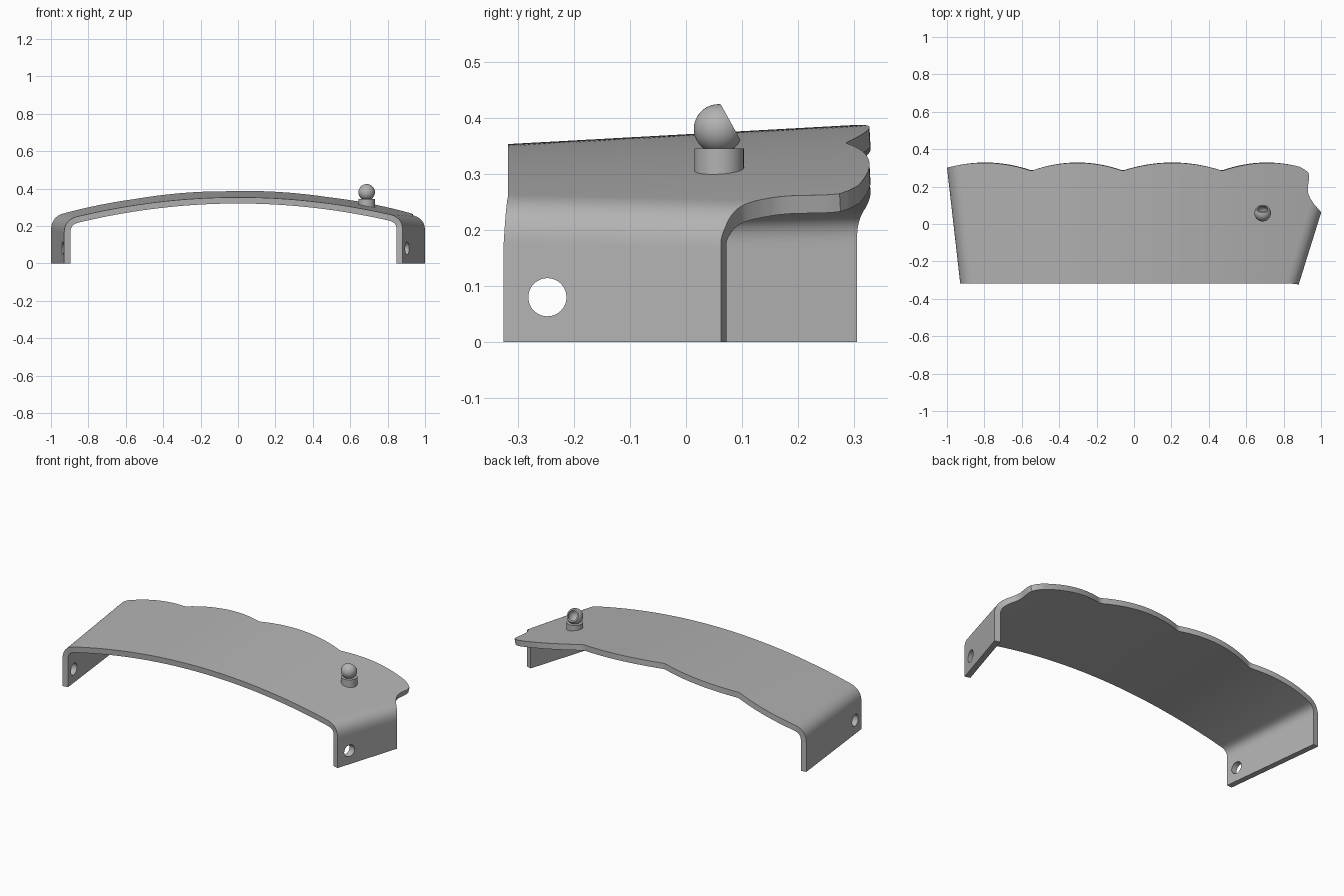
import bpy, bmesh, math

cube = bpy.data.objects.get("Cube")
if cube:
    bpy.data.objects.remove(cube, do_unlink=True)

# One grey for everything
grey = bpy.data.materials.new("plain_grey")
grey.use_nodes = True
colour = (0.45, 0.45, 0.45, 1)
grey.diffuse_color = colour
grey.node_tree.nodes["Principled BSDF"].inputs["Base Color"].default_value = colour


def make_object(name, bm):
    bmesh.ops.recalc_face_normals(bm, faces=bm.faces)
    mesh = bpy.data.meshes.new(name)
    bm.to_mesh(mesh)
    bm.free()
    mesh.materials.append(grey)
    obj = bpy.data.objects.new(name, mesh)
    bpy.context.collection.objects.link(obj)
    return obj


def select_only(obj):
    bpy.ops.object.select_all(action="DESELECT")
    obj.select_set(True)
    bpy.context.view_layer.objects.active = obj


def smooth(obj):
    select_only(obj)
    bpy.ops.object.shade_smooth_by_angle(angle=math.radians(35))


BEND = 0.07      # length of the rounded shoulder
CURVE = 7.2      # twice the radius of the arched top


def section(t, y):
    """Outer skin: t 0-1 left leg, 1-2 shoulder, 2-3 arch, 3-4 shoulder, 4-5 leg."""
    low_x = -0.93 - 0.114 * (y + 0.31)
    high_x = 0.88 + 0.312 * (y + 0.325)
    crown = 0.353 + 0.055 * (y + 0.317)

    def arch(x):
        return crown - x * x / CURVE

    if 2 <= t <= 3:
        start, end = low_x + BEND, high_x - BEND
        x = start + (end - start) * (t - 2)
        return x, arch(x)
    wall, inward = (low_x, 1) if t < 2 else (high_x, -1)
    f = t if t < 2 else 5 - t
    corner = arch(wall)
    if f <= 1:
        return wall, (corner - BEND) * f
    f -= 1
    x = wall + inward * BEND * f * f
    z = (1 - f) ** 2 * (corner - BEND) + 2 * f * (1 - f) * corner \
        + f * f * arch(wall + inward * BEND)
    return x, z


CUSPS = [-1.055, -0.55, -0.06, 0.473, 0.96]
NOTCH = [(0.062, 1.0), (0.07, 0.996), (0.1, 0.967), (0.134, 0.944), (0.16, 0.932),
         (0.187, 0.928), (0.25, 0.937), (0.273, 0.934), (0.29, 0.915), (0.34, 0.82)]


def inside(x, y):
    """Plan outline: scalloped back and notched end."""
    for a, b in zip(CUSPS, CUSPS[1:]):
        if a <= x <= b:
            u = (2 * x - a - b) / (b - a)
            if y > 0.284 + 0.043 * (1 - u * u):
                return False
    for (y0, x0), (y1, x1) in zip(NOTCH, NOTCH[1:]):
        if y0 <= y <= y1:
            return x <= x0 + (x1 - x0) * (y - y0) / (y1 - y0)
    return True


def back_edge(t):
    if t >= 4:
        return NOTCH[0][0]
    low, high = 0.0, 0.34
    for _ in range(30):
        mid = (low + high) / 2
        if inside(section(t, mid)[0], mid):
            low = mid
        else:
            high = mid
    return low


# Bent sheet: arched top and two legs
def steps(a, b, n):
    return [a + (b - a) * i / n for i in range(n)]


columns = (steps(0, 1, 4) + steps(1, 2, 12) + steps(2, 2.85, 120)
           + steps(2.85, 3, 50) + steps(3, 4, 24) + steps(4, 5, 4) + [5])
ROWS = 6
bm = bmesh.new()
grid = []
for t in columns:
    front = -0.317 - 0.008 * min(max(t - 3, 0), 1)
    back = back_edge(t)
    line = []
    for r in range(ROWS + 1):
        y = front + (back - front) * r / ROWS
        x, z = section(t, y)
        line.append(bm.verts.new((x, y, z)))
    grid.append(line)
for a, b in zip(grid, grid[1:]):
    for r in range(ROWS):
        bm.faces.new((a[r], b[r], b[r + 1], a[r + 1]))
cover = make_object("arched_cover", bm)
if cover.data.polygons[len(cover.data.polygons) // 2].normal.z < 0:
    cover.data.flip_normals()
solid = cover.modifiers.new("thickness", "SOLIDIFY")
solid.thickness = 0.033
solid.offset = -1

# Round hole through both legs
bpy.ops.mesh.primitive_cylinder_add(vertices=48, radius=0.034, depth=2.4,
                                    location=(0, -0.247, 0.08),
                                    rotation=(0, math.pi / 2, 0))
drill = bpy.context.object
drill.name = "hole_cutter"
drill.hide_render = True
cut = cover.modifiers.new("holes", "BOOLEAN")
cut.operation = "DIFFERENCE"
cut.solver = "EXACT"
cut.object = drill
select_only(cover)
for name in ("thickness", "holes"):
    bpy.ops.object.modifier_apply(modifier=name)
bpy.data.objects.remove(drill, do_unlink=True)
while len(cover.data.materials) > 1:
    cover.data.materials.pop()
smooth(cover)


def lathe(name, profile, sides=40):
    bm = bmesh.new()
    verts = [bm.verts.new((r, 0, z)) for r, z in profile]
    edges = [bm.edges.new(pair) for pair in zip(verts, verts[1:])]
    bmesh.ops.spin(bm, geom=verts + edges, cent=(0, 0, 0), axis=(0, 0, 1),
                   angle=math.tau, steps=sides)
    bmesh.ops.remove_doubles(bm, verts=bm.verts, dist=1e-5)
    return make_object(name, bm)


# Stud base
base = lathe("stud_base", [(0, -0.035), (0.044, -0.035), (0.044, 0.025), (0, 0.025)])
base.location = (0.688, 0.059, 0.32)
smooth(base)


# Ball with a tilted flat face and a hollow cup
def bowl(radius, cut_height, n):
    end = math.acos(-cut_height / radius)
    return [(radius * math.sin(end * i / n), -radius * math.cos(end * i / n))
            for i in range(n + 1)]


ball = lathe("stud_ball", bowl(0.044, 0.0246, 20) + bowl(0.037, 0.0246, 14)[::-1])
ball.location = (0.688, 0.058, 0.38)
ball.rotation_euler = (math.radians(-61), 0, 0)
smooth(ball)
